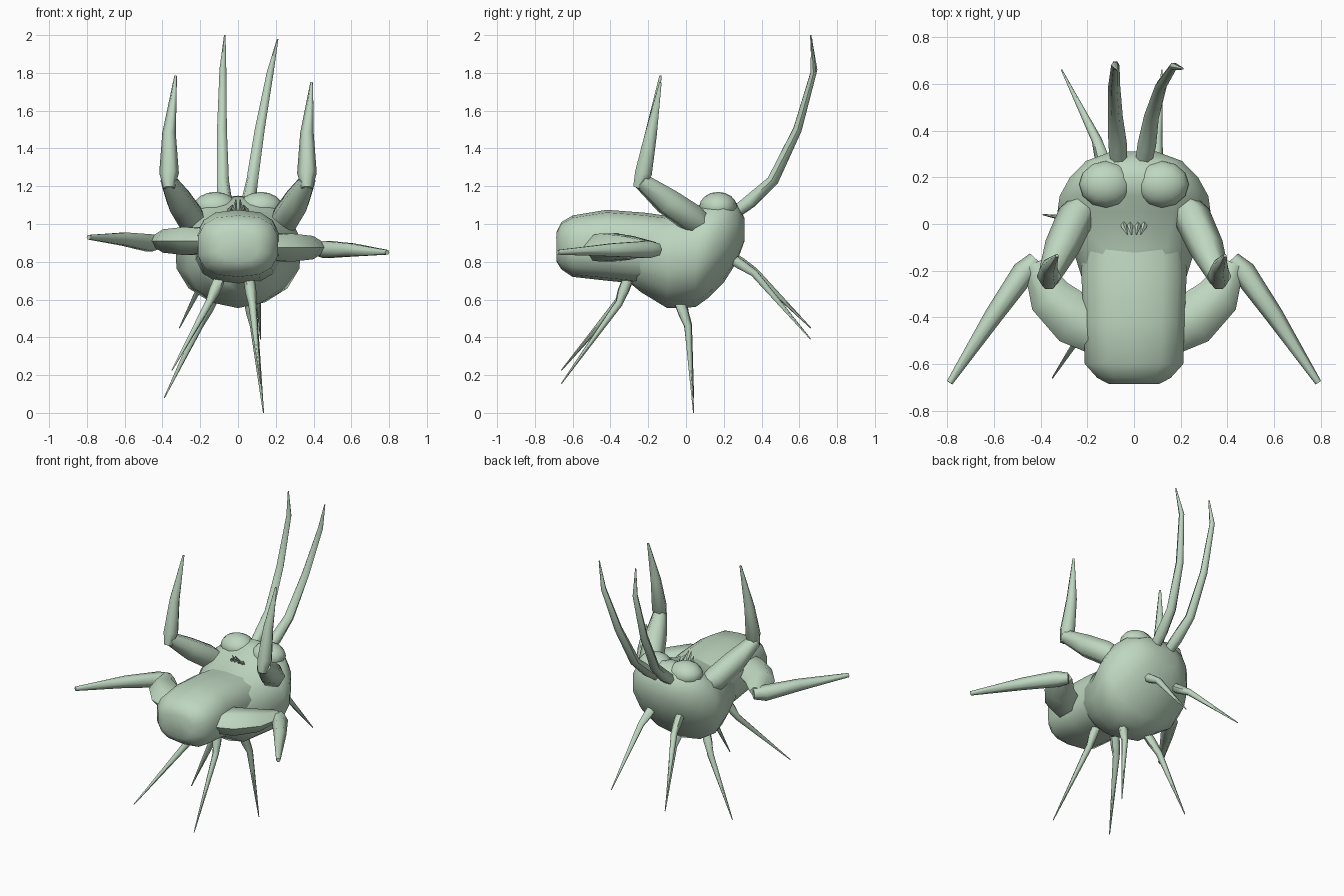
import bpy
import bmesh
import math
from mathutils import Vector

if "Cube" in bpy.data.objects:
    bpy.data.objects.remove(bpy.data.objects["Cube"])

# One pale green skin
skin = bpy.data.materials.new("pale_green")
skin.use_nodes = True
colour = (0.52, 0.68, 0.53, 1)
skin.diffuse_color = colour
skin.node_tree.nodes["Principled BSDF"].inputs["Base Color"].default_value = colour


def skin_rings(name, rings, angle):
    """Bridge a list of equal point rings into one closed, smooth object."""
    bm = bmesh.new()
    loops = [[bm.verts.new(p) for p in ring] for ring in rings]
    n = len(loops[0])
    for a, b in zip(loops, loops[1:]):
        for i in range(n):
            j = (i + 1) % n
            bm.faces.new((a[i], a[j], b[j], b[i]))
    bm.faces.new(loops[0])
    bm.faces.new(loops[-1])
    bmesh.ops.recalc_face_normals(bm, faces=bm.faces)
    mesh = bpy.data.meshes.new(name)
    bm.to_mesh(mesh)
    bm.free()
    mesh.materials.append(skin)
    obj = bpy.data.objects.new(name, mesh)
    bpy.context.collection.objects.link(obj)
    smooth(obj, angle)
    return obj


def smooth(obj, angle):
    bpy.ops.object.select_all(action="DESELECT")
    obj.select_set(True)
    bpy.context.view_layer.objects.active = obj
    bpy.ops.object.shade_smooth_by_angle(angle=math.radians(angle))


def body(name, stations, upper, lower, sides=14):
    """Loft rounded sections (y, half width, bottom, top) along y."""
    rings = []
    for y, half, bottom, top in stations:
        ring = []
        for i in range(sides):
            t = math.tau * (i + 0.5) / sides
            c, s = math.cos(t), math.sin(t)
            power = 2 / (upper if s > 0 else lower)
            ring.append((half * math.copysign(abs(c) ** power, c), y,
                         (top + bottom) / 2 + (top - bottom) / 2
                         * math.copysign(abs(s) ** power, s)))
        rings.append(ring)
    return skin_rings(name, rings, 50)


def limb(name, path, radii, sides=6, flat=1.0):
    """Tapered tube along a path; flat squashes its vertical thickness."""
    pts = [Vector(p) for p in path]
    rings = []
    for i, p in enumerate(pts):
        along = (pts[min(i + 1, len(pts) - 1)] - pts[max(i - 1, 0)]).normalized()
        ref = Vector((0, 0, 1)) if abs(along.z) < 0.9 else Vector((0, -1, 0))
        side = along.cross(ref).normalized()
        up = side.cross(along)
        rings.append([p + radii[i] * (side * math.cos(a) + up * math.sin(a) * flat)
                      for a in (math.tau * k / sides for k in range(sides))])
    return skin_rings(name, rings, 60)


# Front body: blunt rounded barrel
body("front_body", [
    (-0.685, 0.11, 0.80, 0.96), (-0.66, 0.16, 0.76, 1.01),
    (-0.60, 0.215, 0.72, 1.045), (-0.42, 0.22, 0.70, 1.075),
    (-0.22, 0.23, 0.68, 1.06), (0.0, 0.22, 0.68, 1.03)], 2.7, 2.6)

# Rear body: wide shell, deepest below the middle
body("rear_body", [
    (-0.30, 0.16, 0.69, 1.0), (-0.24, 0.225, 0.64, 1.03),
    (-0.10, 0.27, 0.555, 1.05), (0.05, 0.335, 0.56, 1.09),
    (0.12, 0.325, 0.61, 1.13), (0.20, 0.28, 0.69, 1.15),
    (0.27, 0.21, 0.80, 1.11), (0.31, 0.10, 0.91, 1.03)], 2.5, 2.0)

# Twin humps on the back
for sx, label in ((1, "left"), (-1, "right")):
    bpy.ops.mesh.primitive_uv_sphere_add(segments=12, ring_count=8, radius=0.1,
                                         location=(sx * 0.12, 0.17, 1.09))
    hump = bpy.context.object
    hump.name = label + "_hump"
    hump.scale = (1.15, 1.0, 0.8)
    hump.data.materials.append(skin)
    smooth(hump, 50)

# Raised arms and swept side arms
for sx, label, tip, drop in ((1, "left", (0.39, -0.135, 1.75), 0.875),
                             (-1, "right", (-0.33, -0.135, 1.785), 0.91)):
    limb(label + "_raised_upper_arm",
         [(sx * 0.20, 0.11, 0.98), (sx * 0.25, 0.03, 1.03),
          (sx * 0.31, -0.10, 1.12), (sx * 0.37, -0.24, 1.23)],
         [0.05, 0.08, 0.075, 0.045])
    limb(label + "_raised_forearm",
         [(sx * 0.365, -0.255, 1.19), (sx * 0.365, -0.225, 1.27),
          (sx * 0.365, -0.185, 1.48), tip],
         [0.03, 0.052, 0.036, 0.007])
    limb(label + "_side_upper_arm",
         [(sx * 0.16, -0.46, drop), (sx * 0.25, -0.41, drop),
          (sx * 0.36, -0.31, drop), (sx * 0.43, -0.17, drop)],
         [0.10, 0.115, 0.095, 0.045], flat=0.75)
    end = 0.85 if sx > 0 else 0.93
    limb(label + "_side_forearm",
         [(sx * 0.42, -0.15, drop - 0.01), (sx * 0.47, -0.205, drop - 0.01),
          (sx * 0.60, -0.39, (drop + end) / 2), (sx * 0.79, -0.68, end)],
         [0.035, 0.052, 0.04, 0.014])

# Long swept-back antennae
limb("left_antenna",
     [(0.04, 0.26, 1.06), (0.055, 0.34, 1.12), (0.075, 0.46, 1.23),
      (0.115, 0.59, 1.5), (0.17, 0.675, 1.8), (0.21, 0.665, 1.98)],
     [0.035, 0.04, 0.032, 0.026, 0.018, 0.004])
limb("right_antenna",
     [(-0.065, 0.26, 1.06), (-0.07, 0.34, 1.12), (-0.08, 0.46, 1.23),
      (-0.085, 0.59, 1.5), (-0.08, 0.68, 1.82), (-0.07, 0.66, 2.0)],
     [0.035, 0.04, 0.032, 0.026, 0.018, 0.004])

# Six thin legs: root, knee, tip
legs = {
    "front_left_leg": [(0.06, -0.31, 0.70), (0.075, -0.355, 0.58), (0.12, -0.66, 0.155)],
    "front_right_leg": [(-0.10, -0.31, 0.70), (-0.15, -0.355, 0.59), (-0.35, -0.66, 0.225)],
    "middle_left_leg": [(0.06, -0.04, 0.60), (0.085, 0.01, 0.46), (0.135, 0.04, 0.0)],
    "middle_right_leg": [(-0.12, -0.04, 0.63), (-0.20, 0.01, 0.47), (-0.39, 0.04, 0.08)],
    "rear_left_leg": [(0.09, 0.22, 0.83), (0.10, 0.36, 0.74), (0.12, 0.66, 0.39)],
    "rear_right_leg": [(-0.12, 0.22, 0.84), (-0.16, 0.36, 0.75), (-0.31, 0.66, 0.45)],
}
for name, (root, knee, tip) in legs.items():
    middle = Vector(root).lerp(Vector(knee), 0.5)
    limb(name, [root, middle, knee, tip], [0.03, 0.03, 0.022, 0.003])

# Small cluster of spines in the dip between the body halves
for i, x in enumerate((-0.04, -0.015, 0.015, 0.04)):
    lift = 1.13 if abs(x) < 0.03 else 1.10
    limb("back_spine_%d" % (i + 1),
         [(x, 0.02, 1.04), (x * 1.1, -0.01, 1.08), (x * 0.7, -0.045, lift)],
         [0.014, 0.012, 0.003], sides=4)
